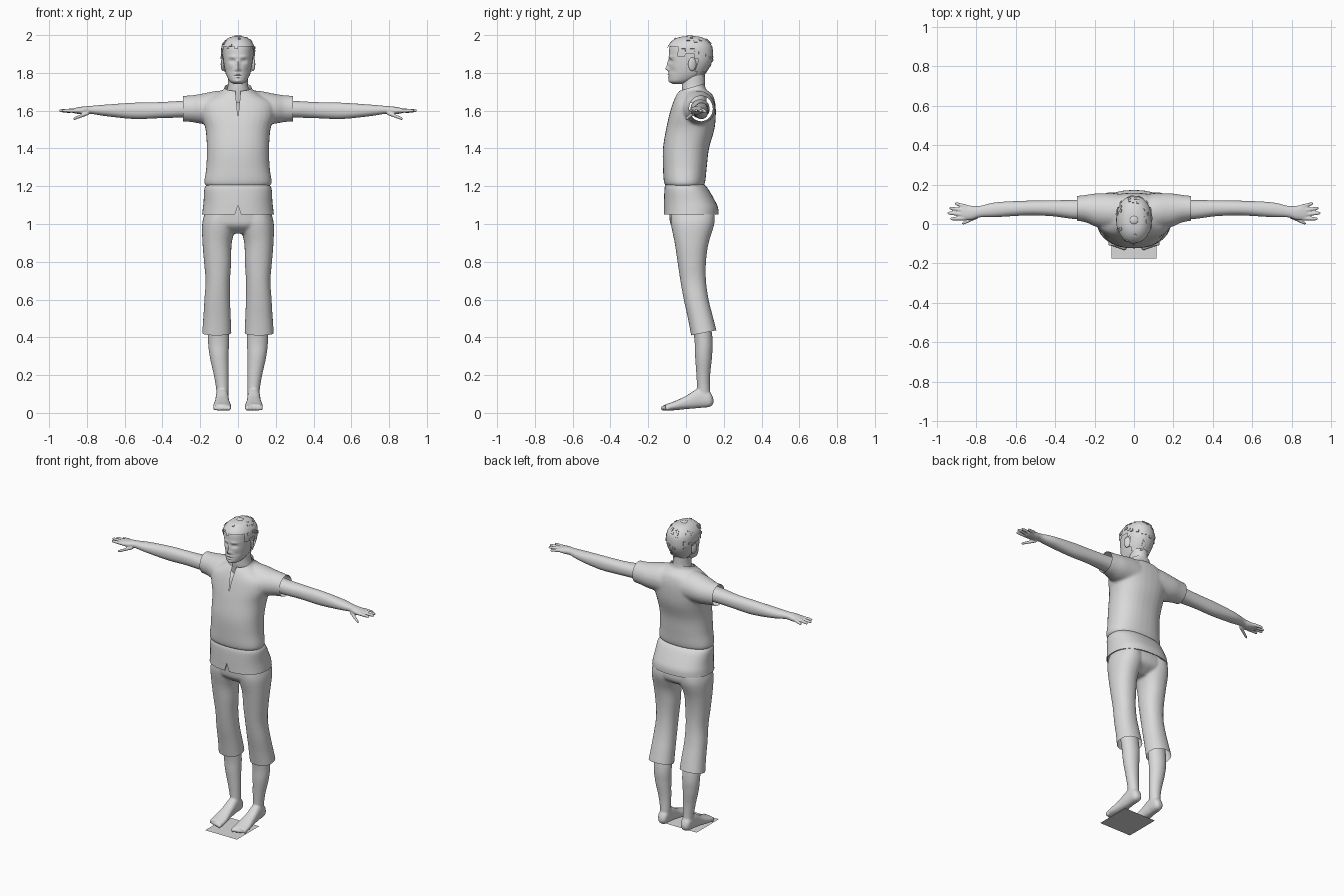
import bpy, bmesh, random
from math import cos, sin, pi, exp
from mathutils import Matrix, Vector

random.seed(4)
if "Cube" in bpy.data.objects:
    bpy.data.objects.remove(bpy.data.objects["Cube"])

grey = bpy.data.materials.new("plain grey")
grey.use_nodes = True
grey.diffuse_color = (0.7, 0.7, 0.7, 1)
grey.node_tree.nodes["Principled BSDF"].inputs["Base Color"].default_value = grey.diffuse_color


def spline(rows, steps):
    """Smoothly interpolate a list of section rows."""
    out = []
    for i in range(len(rows) - 1):
        a, b, c, d = (rows[min(max(i + k, 0), len(rows) - 1)] for k in (-1, 0, 1, 2))
        for s in range(steps):
            t = s / steps
            out.append([q + 0.5 * t * (r - p + t * (2*p - 5*q + 4*r - w + t * (3*(q - r) + w - p)))
                        for p, q, r, w in zip(a, b, c, d)])
    return out + [list(rows[-1])]


def loft(bm, axis, rows, sides=32, steps=5, power=2.0, caps=True):
    """Skin oval sections; a row is position, then min and max of the two other axes."""
    order = {"x": (2, 0, 1), "y": (0, 2, 1), "z": (0, 1, 2)}[axis]
    rings = []
    for t, u0, u1, v0, v1 in spline(rows, steps):
        ring = []
        for k in range(sides):
            c, s = cos(2 * pi * k / sides), sin(2 * pi * k / sides)
            c, s = (abs(w) ** (2 / power) * (1 if w > 0 else -1) for w in (c, s))
            p = ((u0 + u1) / 2 + c * (u1 - u0) / 2, (v0 + v1) / 2 + s * (v1 - v0) / 2, t)
            ring.append(bm.verts.new([p[i] for i in order]))
        rings.append(ring)
    for a, b in zip(rings, rings[1:]):
        for k in range(sides):
            bm.faces.new((a[k], a[k - 1], b[k - 1], b[k]))
    if caps:
        bm.faces.new(rings[0])
        bm.faces.new(rings[-1])


def loft_x(bm, rows, **kw):
    """Loft along x with rows as x, y min, y max, z min, z max."""
    start = len(bm.verts)
    loft(bm, "z", rows, **kw)
    bm.verts.ensure_lookup_table()
    for v in bm.verts[start:]:
        y, z, x = v.co
        v.co = (x, y, z)


def symmetric(rows):
    return [(z, -w, w, y0, y1) for z, w, y0, y1 in rows]


def bake(ob):
    mesh = bpy.data.meshes.new_from_object(ob.evaluated_get(bpy.context.evaluated_depsgraph_get()))
    ob.modifiers.clear()
    ob.data = mesh


def finish(bm, name, voxel=0, smooth=4):
    """Make an object; a voxel size fuses its pieces into one skin."""
    bmesh.ops.recalc_face_normals(bm, faces=bm.faces[:])
    mesh = bpy.data.meshes.new(name)
    bm.to_mesh(mesh)
    bm.free()
    mesh.materials.append(grey)
    ob = bpy.data.objects.new(name, mesh)
    bpy.context.collection.objects.link(ob)
    if voxel:
        m = ob.modifiers.new("fuse", "REMESH")
        m.mode, m.voxel_size = "VOXEL", voxel
        m = ob.modifiers.new("relax", "SMOOTH")
        m.iterations = smooth
        bake(ob)
    return ob


def trim(ob, point, normal):
    """Cut the object open, dropping what lies along the normal."""
    bm = bmesh.new()
    bm.from_mesh(ob.data)
    bmesh.ops.bisect_plane(bm, geom=bm.verts[:] + bm.edges[:] + bm.faces[:],
                           plane_co=point, plane_no=normal, clear_outer=True)
    bm.to_mesh(ob.data)
    bm.free()


def notch(ob, tip, base, half, tip_depth, base_depth):
    """Cut a V-shaped slit into the front."""
    bm = bmesh.new()
    ends = [[bm.verts.new(p) for p in ((0, y0, tip), (half, y1, base), (-half, y1, base))]
            for y0, y1 in ((-0.3, -0.3), (tip_depth, base_depth))]
    for e in ends:
        bm.faces.new(e)
    for k in range(3):
        bm.faces.new((ends[0][k], ends[0][k - 1], ends[1][k - 1], ends[1][k]))
    cutter = finish(bm, "slit_cutter")
    m = ob.modifiers.new("slit", "BOOLEAN")
    m.operation, m.object = "DIFFERENCE", cutter
    bake(ob)
    bpy.data.objects.remove(cutter)


def mirror_copy(ob, name):
    mesh = ob.data.copy()
    mesh.transform(Matrix.Diagonal((-1, 1, 1, 1)))
    mesh.flip_normals()
    bpy.context.collection.objects.link(bpy.data.objects.new(name, mesh))


# Blouse: body and sleeves fused, with open cuffs and neck
bm = bmesh.new()
loft(bm, "z", symmetric([(1.195, .15, -.09, .08), (1.215, .178, -.115, .1), (1.3, .168, -.122, .11),
     (1.4, .165, -.122, .122), (1.5, .172, -.106, .15), (1.58, .195, -.088, .158), (1.64, .19, -.07, .155),
     (1.685, .12, -.05, .14), (1.715, .075, -.03, .105), (1.76, .07, -.03, .1)]), power=2.3)
for side in (1, -1):
    loft_x(bm, [(0, -.03, .15, 1.5, 1.7), (side * .1, -.03, .155, 1.52, 1.706), (side * .19, -.015, .155, 1.53, 1.69),
                (side * .25, .01, .147, 1.54, 1.681), (side * .33, .02, .138, 1.546, 1.677)])
blouse = finish(bm, "blouse", 0.008, 5)
for side in (1, -1):
    trim(blouse, (side * .29, 0, 0), (side, 0, 0))
trim(blouse, (0, 0, 1.715), (0, -.3, 1))
notch(blouse, 1.56, 1.71, .015, -.08, -.03)

# Flared lower edge of the blouse
bm = bmesh.new()
loft(bm, "z", symmetric([(1.21, .165, -.108, .095), (1.185, .178, -.114, .118), (1.12, .182, -.116, .155),
     (1.085, .186, -.116, .17), (1.05, .19, -.116, .172)]), power=2.4, caps=False, sides=48)
skirt = finish(bm, "blouse_skirt")
m = skirt.modifiers.new("cloth", "SOLIDIFY")
m.thickness = .006
bake(skirt)
notch(skirt, 1.1, 1.04, .02, -.07, -.07)

# Cropped trousers
bm = bmesh.new()
loft(bm, "z", symmetric([(1.1, .165, -.09, .13), (1.04, .178, -.088, .15), (.99, .165, -.078, .14),
                         (.95, .06, -.03, .08)]), power=2.4)
for side in (1, -1):
    leg = [(1.06, .02, .175, -.08, .15), (1, .01, .19, -.08, .15), (.9, .033, .188, -.06, .12),
           (.8, .036, .18, -.045, .106), (.7, .042, .172, -.03, .106), (.6, .042, .178, -.012, .12),
           (.5, .038, .184, .01, .145), (.42, .035, .19, .025, .165), (.36, .033, .193, .035, .175)]
    loft(bm, "z", [(z, side * a, side * b, c, d) for z, a, b, c, d in leg], power=2.2)
trousers = finish(bm, "trousers", 0.008, 5)
trim(trousers, (0, .1, .425), (0, .2, -1))

# Bare leg and foot
bm = bmesh.new()
loft(bm, "z", [(.6, .05, .165, .01, .11), (.4, .047, .16, .043, .14), (.3, .05, .15, .048, .138),
               (.2, .05, .128, .055, .128), (.12, .05, .115, .058, .128), (.05, .052, .113, .05, .135)])
loft(bm, "y", [(.145, .068, .095, .05, .075), (.125, .052, .113, .032, .11), (.07, .05, .117, .026, .13),
               (0, .046, .122, .02, .09), (-.06, .037, .131, .014, .062), (-.11, .036, .13, .012, .045)], power=2.4)
for i in range(5):
    x, tip = .05 + i * .018, -.132 + .006 * i
    r = .013 - .001 * i
    loft(bm, "y", [(-.09, x - r, x + r, .012, .045), (tip + .01, x - r, x + r, .012, .04),
                   (tip, x - r / 2, x + r / 2, .016, .03)], sides=12)
mirror_copy(finish(bm, "left_leg", 0.005, 4), "right_leg")

# Arm and hand with separate fingers
bm = bmesh.new()
loft_x(bm, [(.2, .025, .125, 1.56, 1.66), (.3, .025, .122, 1.563, 1.652), (.42, .04, .12, 1.56, 1.645),
            (.55, .043, .118, 1.556, 1.642), (.7, .035, .11, 1.571, 1.632), (.78, .034, .092, 1.583, 1.625),
            (.82, .022, .092, 1.58, 1.622), (.86, .02, .096, 1.585, 1.615), (.88, .03, .09, 1.59, 1.61)], power=2.2)
fingers = [((.85, .088, 1.603), (.908, .104, 1.594)), ((.86, .068, 1.603), (.937, .081, 1.598)),
           ((.86, .048, 1.602), (.947, .056, 1.6)), ((.85, .029, 1.6), (.932, .026, 1.6)),
           ((.79, .04, 1.588), (.872, .001, 1.556))]
for base, tip in fingers:
    rows = []
    for f, r in ((0, .011), (.5, .0095), (.9, .008), (1, .004)):
        p = Vector(base).lerp(Vector(tip), f)
        rows.append((p.x, p.y - r, p.y + r, p.z - r, p.z + r))
    loft_x(bm, rows, sides=12)
mirror_copy(finish(bm, "left_arm", 0.004, 3), "right_arm")

# Head with sculpted face, neck and ears
skull = [(1.742, .022, -.07, -.01), (1.755, .044, -.088, .03), (1.785, .06, -.091, .085), (1.82, .07, -.09, .11),
         (1.86, .077, -.09, .13), (1.9, .079, -.09, .135), (1.94, .076, -.085, .13), (1.97, .058, -.062, .108),
         (1.985, .03, -.025, .075)]
bm = bmesh.new()
loft(bm, "z", symmetric(skull), sides=72, steps=8, power=2.2)
# x, z, width, height and push of each facial feature
features = [(0, 1.822, .009, .011, -.017), (0, 1.845, .008, .02, -.011), (.013, 1.816, .006, .006, -.006),
            (.03, 1.862, .014, .009, .013), (.03, 1.861, .008, .005, -.007), (.03, 1.885, .02, .007, -.005),
            (0, 1.792, .016, .004, -.007), (0, 1.785, .018, .002, .005), (0, 1.778, .013, .004, -.006),
            (0, 1.756, .014, .009, -.005), (.045, 1.81, .014, .016, .004)]
for v in bm.verts:
    if v.co.y < 0:
        v.co.y += sum(d * exp(-((abs(v.co.x) - x) / w) ** 2 - ((v.co.z - z) / h) ** 2) for x, z, w, h, d in features)
loft(bm, "z", symmetric([(1.64, .07, -.01, .11), (1.7, .06, -.02, .105), (1.74, .053, -.022, .1),
                         (1.8, .052, -.02, .1)]))
for side in (1, -1):
    ear = Matrix.Translation((side * .08, .033, 1.846)) @ Matrix.Rotation(side * .35, 4, "Z")
    bmesh.ops.create_uvsphere(bm, u_segments=16, v_segments=10, radius=1,
                              matrix=ear @ Matrix.Diagonal((.009, .023, .036, 1)))
finish(bm, "head")

# Cropped hair with raised locks
bm = bmesh.new()
cap = [(z, w + .011, a - .011, b + .008) for z, w, a, b in skull[2:-1]] + [(1.988, .045, -.04, .085), (1.994, .015, 0, .05)]
loft(bm, "z", symmetric(cap), sides=36, steps=3, power=2.2)


def hairline(y):
    return 1.935 if y < -.045 else 1.89 if y < .055 else 1.785


low = [f for f in bm.faces
       if f.calc_center_median().z < hairline(f.calc_center_median().y) + random.uniform(-.008, .008)]
bmesh.ops.delete(bm, geom=low, context="FACES")
bmesh.ops.recalc_face_normals(bm, faces=bm.faces[:])
locks = [f for f in bm.faces if len(f.verts) == 4 and f.normal.z < .9 and random.random() < .12]
for f in bmesh.ops.extrude_discrete_faces(bm, faces=locks)["faces"]:
    bmesh.ops.translate(bm, verts=f.verts[:], vec=f.normal * random.uniform(.002, .006))
hair = finish(bm, "hair")

# Topknot tuft at the crown and thin ground plate
bm = bmesh.new()
loft(bm, "z", symmetric([(1.98, .03, -.01, .05), (1.995, .02, 0, .04), (2, .008, .01, .03)]), sides=12)
finish(bm, "crown_tuft")
bm = bmesh.new()
bmesh.ops.create_grid(bm, x_segments=1, y_segments=1, size=.115, matrix=Matrix.Translation((0, -.06, 0)))
finish(bm, "ground_plate")

# Smooth shading with crisp edges
for ob in bpy.context.collection.objects:
    ob.select_set(ob.type == "MESH" and grey.name in ob.data.materials)
bpy.context.view_layer.objects.active = hair
bpy.ops.object.shade_smooth_by_angle(angle=0.8)
